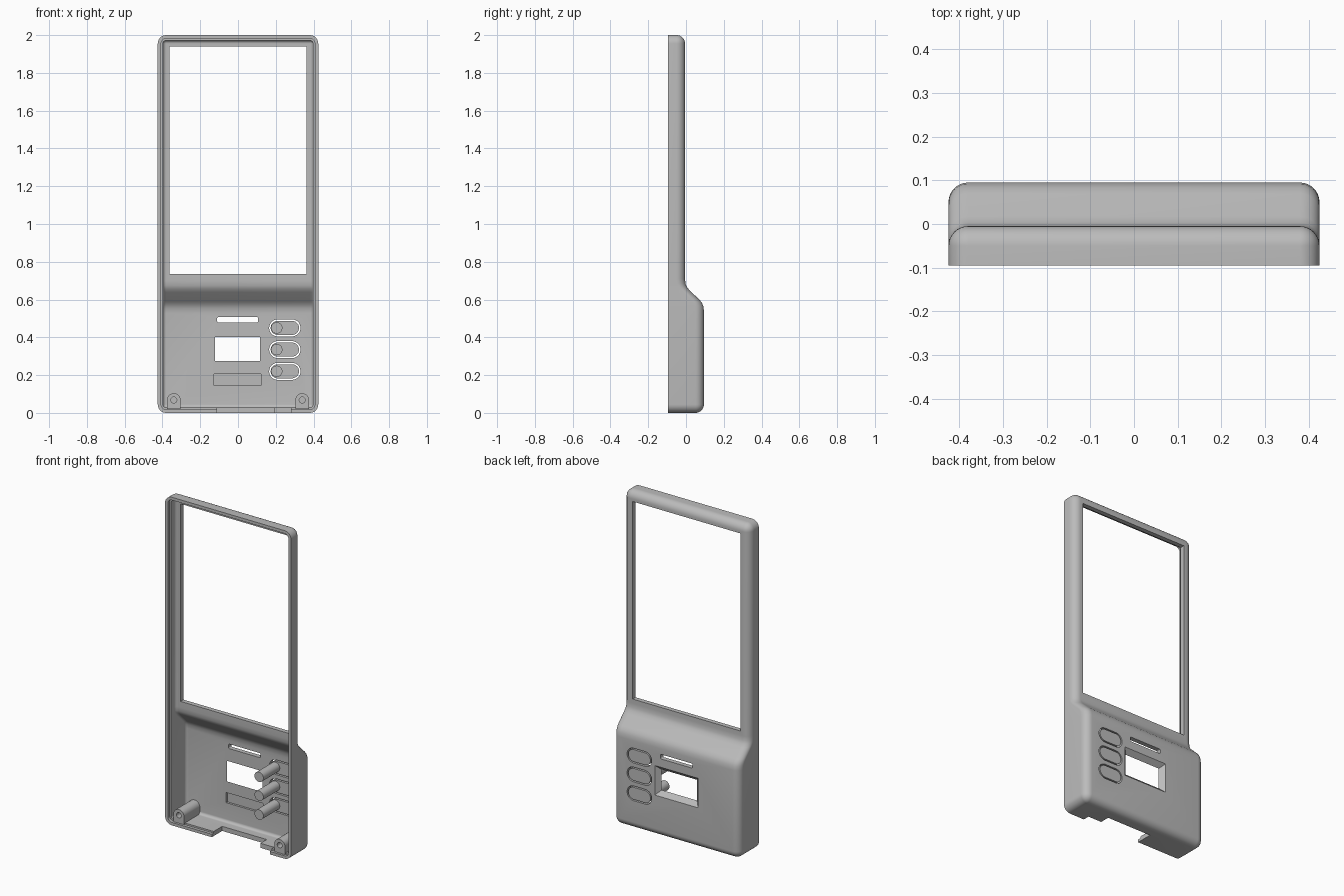
import bpy, bmesh
from math import sin, cos, pi

old = bpy.data.objects.get("Cube")
if old:
    bpy.data.objects.remove(old, do_unlink=True)

grey = bpy.data.materials.new("plain grey")
grey.use_nodes = True
grey.diffuse_color = (0.5, 0.5, 0.5, 1)
grey.node_tree.nodes["Principled BSDF"].inputs["Base Color"].default_value = (0.5, 0.5, 0.5, 1)

HALF_W, HEIGHT, FRONT, ROUND = 0.425, 2.0, -0.095, 0.045
WALL = 0.028
# Back surface outline: (height, depth)
BACK = [(0.54, 0.095), (0.565, 0.092), (0.585, 0.083), (0.60, 0.07),
        (0.65, 0.018), (0.668, 0.004), (0.685, -0.003), (0.71, -0.005)]


def loft(name, rings):
    """Skin equal-length rings of points and cap both ends."""
    bm = bmesh.new()
    loops = [[bm.verts.new(p) for p in ring] for ring in rings]
    n = len(loops[0])
    for a, b in zip(loops, loops[1:]):
        for i in range(n):
            j = (i + 1) % n
            bm.faces.new((a[i], a[j], b[j], b[i]))
    bm.faces.new(loops[0])
    bm.faces.new(loops[-1])
    bmesh.ops.remove_doubles(bm, verts=bm.verts, dist=1e-5)
    bmesh.ops.recalc_face_normals(bm, faces=bm.faces)
    mesh = bpy.data.meshes.new(name)
    bm.to_mesh(mesh)
    bm.free()
    mesh.materials.append(grey)
    obj = bpy.data.objects.new(name, mesh)
    bpy.context.collection.objects.link(obj)
    return obj


def case_solid(name, inset, front):
    """Rounded case volume, shrunk by inset and reaching forward to front."""
    r, steps = ROUND - inset, 8
    arc = [(r * (1 - cos(k * pi / 2 / steps)), r * (1 - sin(k * pi / 2 / steps)))
           for k in range(steps + 1)]
    rows = [(inset + h, BACK[0][1], d) for h, d in arc]
    rows += [(z - 0.4 * inset, y, 0) for z, y in BACK]
    rows += [(HEIGHT - inset - h, BACK[-1][1], d) for h, d in reversed(arc)]
    rings = []
    for z, back, d in rows:
        w, y, q = HALF_W - inset - d, back - inset - d, r - d
        side = [(w, front, z)]
        side += [(w - q + q * cos(k * pi / 2 / steps),
                  y - q + q * sin(k * pi / 2 / steps), z) for k in range(steps + 1)]
        rings.append(side + [(-px, py, pz) for px, py, pz in reversed(side)])
    return loft(name, rings)


def outline(x, z, hw, hh, r=0.0, steps=10):
    """Rounded rectangle in the front plane."""
    if r == 0:
        return [(x + hw, z + hh), (x - hw, z + hh), (x - hw, z - hh), (x + hw, z - hh)]
    pts = []
    for q, (sx, sz) in enumerate([(1, 1), (-1, 1), (-1, -1), (1, -1)]):
        for k in range(steps + 1):
            a = (q + k / steps) * pi / 2
            pts.append((x + sx * (hw - r) + r * cos(a), z + sz * (hh - r) + r * sin(a)))
    return pts


def prism(name, shape, y0, y1, end_shape=None):
    return loft(name, [[(x, y0, z) for x, z in shape],
                       [(x, y1, z) for x, z in (end_shape or shape)]])


def cut(target, cutter):
    mod = target.modifiers.new("cut", 'BOOLEAN')
    mod.operation, mod.solver, mod.object = 'DIFFERENCE', 'EXACT', cutter
    cutter.hide_render = True
    bpy.context.view_layer.objects.active = target
    bpy.ops.object.modifier_apply(modifier=mod.name)
    bpy.data.objects.remove(cutter, do_unlink=True)


parts = []
BUTTON_Z = (0.45, 0.335, 0.22)

# Hollow case with a stepped rim
case = case_solid("case", 0, FRONT)
parts.append(case)
cut(case, case_solid("cavity", WALL, -0.2))
cut(case, prism("rim_step", outline(0, 1, HALF_W - 0.018, 0.982, 0.027), -0.2, FRONT + 0.018))

# Display opening, status slot and shallow label pocket
cut(case, prism("display_hole", outline(0, 1.338, 0.363, 0.602), -0.2, 0.2))
cut(case, prism("slot_hole", outline(-0.002, 0.493, 0.108, 0.014, 0.007), -0.05, 0.2))
cut(case, prism("pocket", outline(-0.003, 0.175, 0.125, 0.031), 0.0, 0.08))

# Small window with walls flaring outward at the back
small = outline(-0.002, 0.338, 0.118, 0.062)
wide = outline(-0.002, 0.338, 0.148, 0.092)
cut(case, prism("window_hole", small, 0.0, 0.2))
cut(case, prism("window_flare", small, 0.066, 0.097, wide))

# Cable notches in the bottom wall
cut(case, prism("wide_notch", outline(0.04, 0, 0.15, 0.045), -0.2, 0.005))
cut(case, prism("small_notch", outline(0.235, 0, 0.046, 0.045), -0.2, -0.055))

# Buttons on the back, each with a long inner post
for i, z in enumerate(BUTTON_Z):
    cut(case, prism("button_hole", outline(0.248, z, 0.083, 0.045, 0.045), 0.0, 0.2))
    parts.append(prism(f"button_{i + 1}", outline(0.248, z, 0.075, 0.037, 0.037), 0.067, 0.095))
    parts.append(prism(f"button_post_{i + 1}", outline(0.205, z, 0.03, 0.03, 0.03),
                       FRONT + 0.004, 0.07))

# Screw bosses in the lower corners
for side, x in (("left", 0.34), ("right", -0.34)):
    arch = [(x + 0.036 * cos(k * pi / 20), 0.068 + 0.036 * sin(k * pi / 20)) for k in range(21)]
    arch += [(x - 0.036, 0.02), (x + 0.036, 0.02)]
    boss = prism(f"screw_boss_{side}", arch, FRONT + 0.01, 0.07)
    cut(boss, prism("screw_hole", outline(x, 0.068, 0.016, 0.016, 0.016), -0.2, 0.03))
    parts.append(boss)

# Smooth the rounded surfaces and keep the edges crisp
bpy.ops.object.select_all(action='DESELECT')
for obj in parts:
    obj.select_set(True)
bpy.context.view_layer.objects.active = case
bpy.ops.object.shade_smooth_by_angle(angle=pi / 6)
